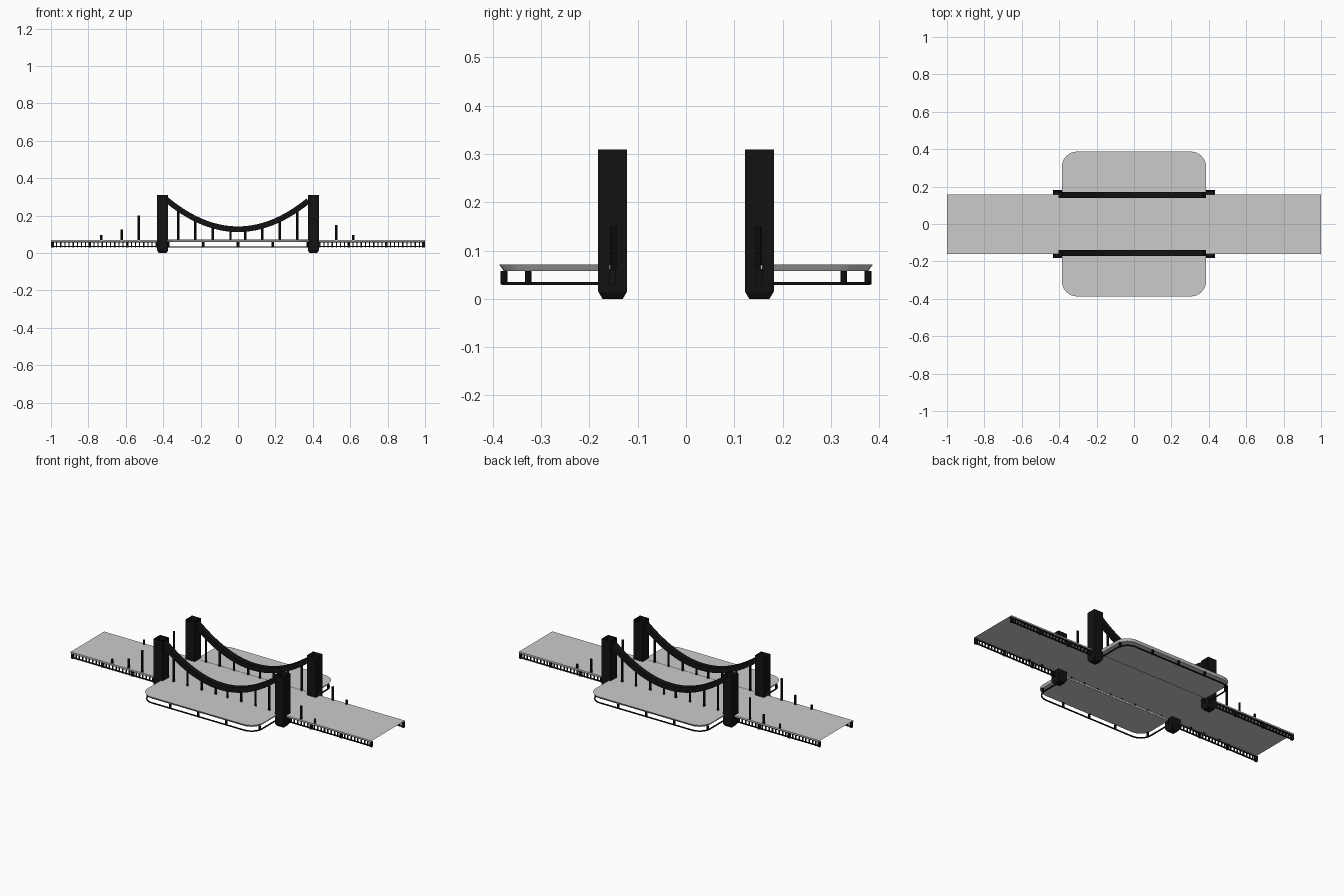
import bpy, bmesh, math
from mathutils import Matrix, Vector

if "Cube" in bpy.data.objects:
    bpy.data.objects.remove(bpy.data.objects["Cube"])

black = bpy.data.materials.new("black_paint")
black.diffuse_color = (0.006, 0.006, 0.006, 1)
black.use_nodes = True
black.node_tree.nodes["Principled BSDF"].inputs["Base Color"].default_value = black.diffuse_color
DECK_Z, HALF_W = 0.07, 0.157


def finish(name, bm, mat=None):
    me = bpy.data.meshes.new(name)
    bmesh.ops.recalc_face_normals(bm, faces=bm.faces)
    bm.to_mesh(me)
    bm.free()
    ob = bpy.data.objects.new(name, me)
    bpy.context.collection.objects.link(ob)
    if mat:
        me.materials.append(mat)
    return ob


def box(bm, x0, x1, y0, y1, z0, z1):
    m = Matrix.Translation(((x0 + x1) / 2, (y0 + y1) / 2, (z0 + z1) / 2)) \
        @ Matrix.Diagonal((x1 - x0, y1 - y0, z1 - z0, 1))
    return bmesh.ops.create_cube(bm, size=1, matrix=m)['verts']


def tube(bm, x, y, z0, z1, r):
    # open-ended round rod
    bmesh.ops.create_cone(bm, cap_ends=False, segments=8, radius1=r, radius2=r,
                          depth=z1 - z0, matrix=Matrix.Translation((x, y, (z0 + z1) / 2)))


def outline(inset):
    # platform edge from one deck side round to the other, rounded outer corners
    r = 0.08 - inset
    pts = [(0.385 - inset, HALF_W)]
    for i in range(9):
        a = math.radians(90 * i / 8)
        pts.append((0.305 + r * math.cos(a), 0.307 + r * math.sin(a)))
    return pts + [(-x, y) for x, y in reversed(pts)]


# thin road deck
bm = bmesh.new()
bm.faces.new([bm.verts.new((x, y, DECK_Z)) for x, y in
              ((-1, -HALF_W), (1, -HALF_W), (1, HALF_W), (-1, HALF_W))])
finish("road_deck", bm)

for s, side in ((-1, "front"), (1, "back")):
    # edge strips along the deck
    bm = bmesh.new()
    box(bm, -1, 1, s * HALF_W - 0.003, s * HALF_W + 0.001, 0.062, DECK_Z)
    finish(side + "_deck_edge", bm)

    # side platform with undercut edge
    bm = bmesh.new()
    top = [bm.verts.new((x, s * y, 0.071)) for x, y in outline(0)]
    bot = [bm.verts.new((x, s * y, 0.058)) for x, y in outline(0.009)]
    bm.faces.new(top)
    bm.faces.new(bot)
    n = len(top)
    for i in range(n):
        j = (i + 1) % n
        bm.faces.new((top[i], top[j], bot[j], bot[i]))
    finish(side + "_platform", bm)

    # platform lower rail and its posts
    bm = bmesh.new()
    rings = []
    for (xo, yo), (xi, yi) in zip(outline(0.006), outline(0.012)):
        rings.append([bm.verts.new((x, s * y, z)) for x, y, z in
                      ((xo, yo, 0.029), (xo, yo, 0.035), (xi, yi, 0.035), (xi, yi, 0.029))])
    for a, b in zip(rings, rings[1:]):
        for k in range(4):
            bm.faces.new((a[k], a[(k + 1) % 4], b[(k + 1) % 4], b[k]))
    for x, y in ((-0.372, 0.327), (-0.185, 0.377), (0, 0.377), (0.185, 0.377), (0.372, 0.327)):
        tube(bm, x, s * y, 0.03, 0.058, 0.007)
    finish(side + "_platform_rail", bm, black)

    # approach railings hanging under the deck edge
    for e, end in ((-1, "left"), (1, "right")):
        bm = bmesh.new()
        y0, y1 = s * 0.152 - 0.003, s * 0.152 + 0.003
        xa, xb = sorted((e * 0.37, e * 1.0))
        box(bm, xa, xb, y0, y1, 0.031, 0.037)
        box(bm, xa, xb, y0, y1, 0.057, 0.062)
        for i in range(29):
            x = e * (0.992 - i * 0.0222)
            w = 0.007 if i % 9 == 0 else 0.003
            box(bm, x - w, x + w, y0 - (w - .003), y1 + (w - .003), 0.03, 0.062)
        finish(f"{side}_{end}_railing", bm, black)

        # tower: open top, tapered foot
        bm = bmesh.new()
        cx, cy = e * 0.403, s * 0.152
        levels = []
        for z, h in ((0, 0.021), (0.015, 0.030), (0.309, 0.030)):
            levels.append([bm.verts.new((cx + a * h, cy + b * h, z))
                           for a, b in ((-1, -1), (1, -1), (1, 1), (-1, 1))])
        bm.faces.new(levels[0])
        for lo, hi in zip(levels, levels[1:]):
            for k in range(4):
                bm.faces.new((lo[k], lo[(k + 1) % 4], hi[(k + 1) % 4], hi[k]))
        finish(f"{side}_{end}_tower", bm, black)

    # main cable: parabola swept with a square section
    bm = bmesh.new()
    rings = []
    for i in range(33):
        x = -0.395 + 0.77 * i / 32
        p = Vector((x, s * 0.154, 0.127 + 1.08 * x * x))
        nrm = Vector((-2.16 * x, 0, 1)).normalized() * 0.015
        side_v = Vector((0, 0.016, 0))
        rings.append([bm.verts.new(p + a * nrm + b * side_v)
                      for a, b in ((1, 1), (1, -1), (-1, -1), (-1, 1))])
    for a, b in zip(rings, rings[1:]):
        for k in range(4):
            bm.faces.new((a[k], a[(k + 1) % 4], b[(k + 1) % 4], b[k]))
    bm.faces.new(rings[0])
    bm.faces.new(rings[-1])
    finish(side + "_main_cable", bm, black)

    # hangers under the cable and shorter rods on the approaches
    bm = bmesh.new()
    for x in (-0.32, -0.228, -0.134, -0.04, 0.038, 0.13, 0.224, 0.316):
        tube(bm, x, s * 0.154, 0.065, 0.127 + 1.08 * x * x, 0.0065)
    for x, z in ((-0.73, 0.095), (-0.622, 0.125), (-0.53, 0.2), (0.525, 0.15), (0.617, 0.095)):
        tube(bm, x, s * 0.15, 0.065, z, 0.0065)
    finish(side + "_hangers", bm, black)
